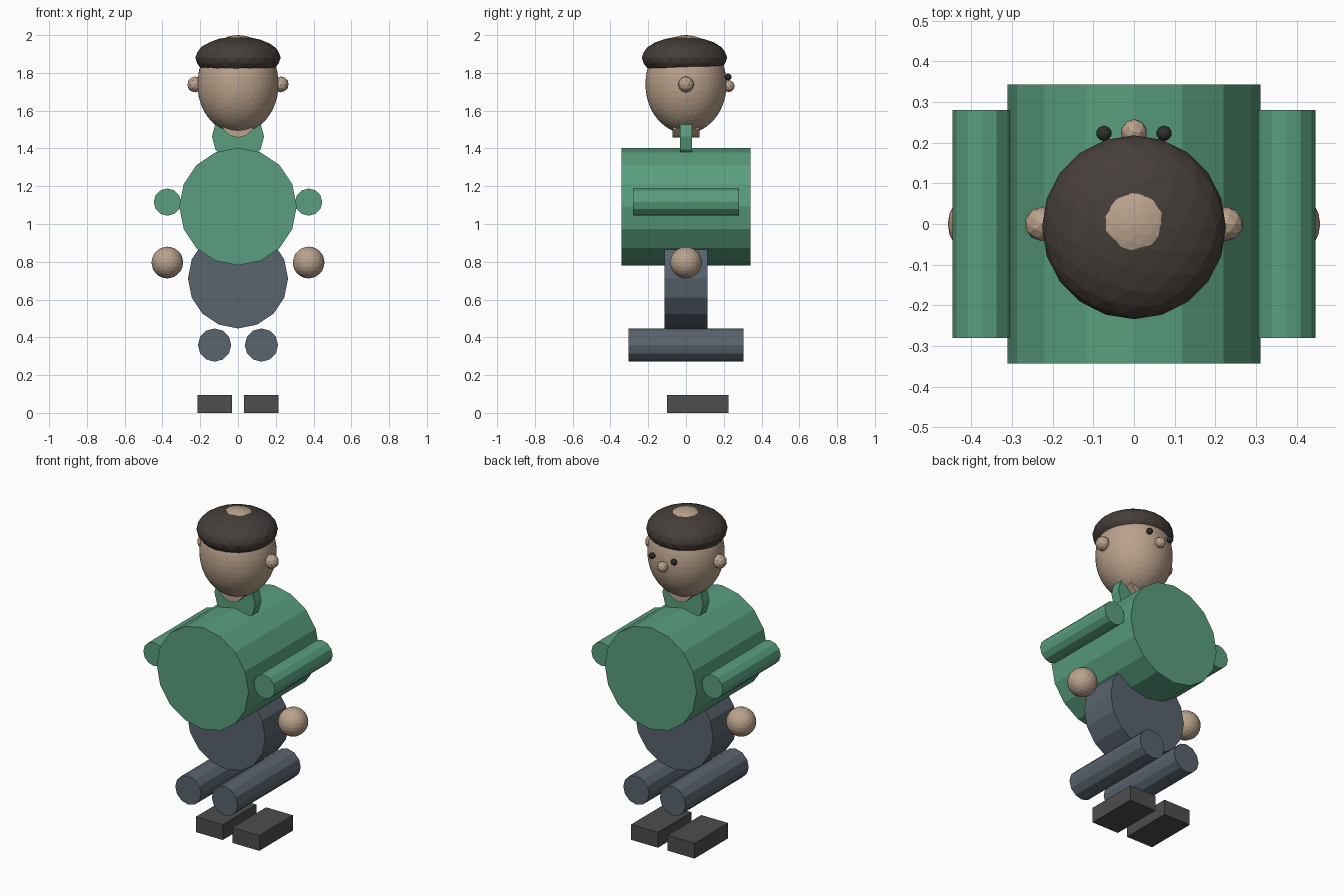
import bpy, math

if "Cube" in bpy.data.objects:
    bpy.data.objects.remove(bpy.data.objects["Cube"])


def material(name, rgb):
    m = bpy.data.materials.new(name)
    m.diffuse_color = (*rgb, 1)
    m.use_nodes = True
    m.node_tree.nodes["Principled BSDF"].inputs["Base Color"].default_value = m.diffuse_color
    return m


skin = material("skin", (0.49, 0.36, 0.26))
green = material("shirt_green", (0.10, 0.34, 0.21))
slate = material("trouser_slate", (0.10, 0.125, 0.155))
brown = material("hair_brown", (0.060, 0.048, 0.042))
dark = material("shoe_dark", (0.075, 0.075, 0.075))
black = material("eye_black", (0.03, 0.03, 0.03))


def finish(name, mat, scale=(1, 1, 1)):
    ob = bpy.context.object
    ob.name = name
    ob.scale = scale
    ob.data.materials.append(mat)
    return ob


def drum(name, mat, loc, radius, depth, sides):
    """Flat-sided cylinder lying along y, with a corner on top."""
    bpy.ops.mesh.primitive_cylinder_add(vertices=sides, radius=radius, depth=depth,
                                        location=loc, rotation=(math.pi / 2, 0, 0))
    return finish(name, mat)


def ball(name, mat, loc, radii, detail):
    bpy.ops.mesh.primitive_ico_sphere_add(subdivisions=detail, radius=1, location=loc)
    return finish(name, mat, radii)


# Body
drum("torso", green, (0, 0, 1.092), 0.311, 0.685, 16)
drum("hips", slate, (0, 0, 0.712), 0.265, 0.23, 16)
drum("collar", green, (0, 0, 1.463), 0.138, 0.062, 12)
drum("neck", skin, (0, 0, 1.547), 0.09, 0.142, 12)

# Head, hair cap and nose (face looks along +y)
ball("head", skin, (0, 0, 1.74), (0.215, 0.215, 0.26), 4)
ball("hair", brown, (0, -0.008, 1.88), (0.226, 0.226, 0.1125), 3)
ball("nose", skin, (0, 0.226, 1.73), (0.032,) * 3, 2)

# Paired parts
for side, s in (("left", -1), ("right", 1)):
    ball(side + "_ear", skin, (s * 0.227, 0, 1.739), (0.042,) * 3, 2)
    ball(side + "_eye", black, (s * 0.074, 0.223, 1.778), (0.019,) * 3, 2)
    drum(side + "_arm", green, (s * 0.374, 0, 1.116), 0.072, 0.56, 12)
    ball(side + "_hand", skin, (s * 0.374, 0, 0.796), (0.084,) * 3, 3)
    drum(side + "_leg", slate, (s * 0.124, 0, 0.359), 0.088, 0.61, 12)
    bpy.ops.mesh.primitive_cube_add(size=1, location=(s * 0.124, 0.062, 0.047))
    finish(side + "_shoe", dark, (0.182, 0.325, 0.094))
